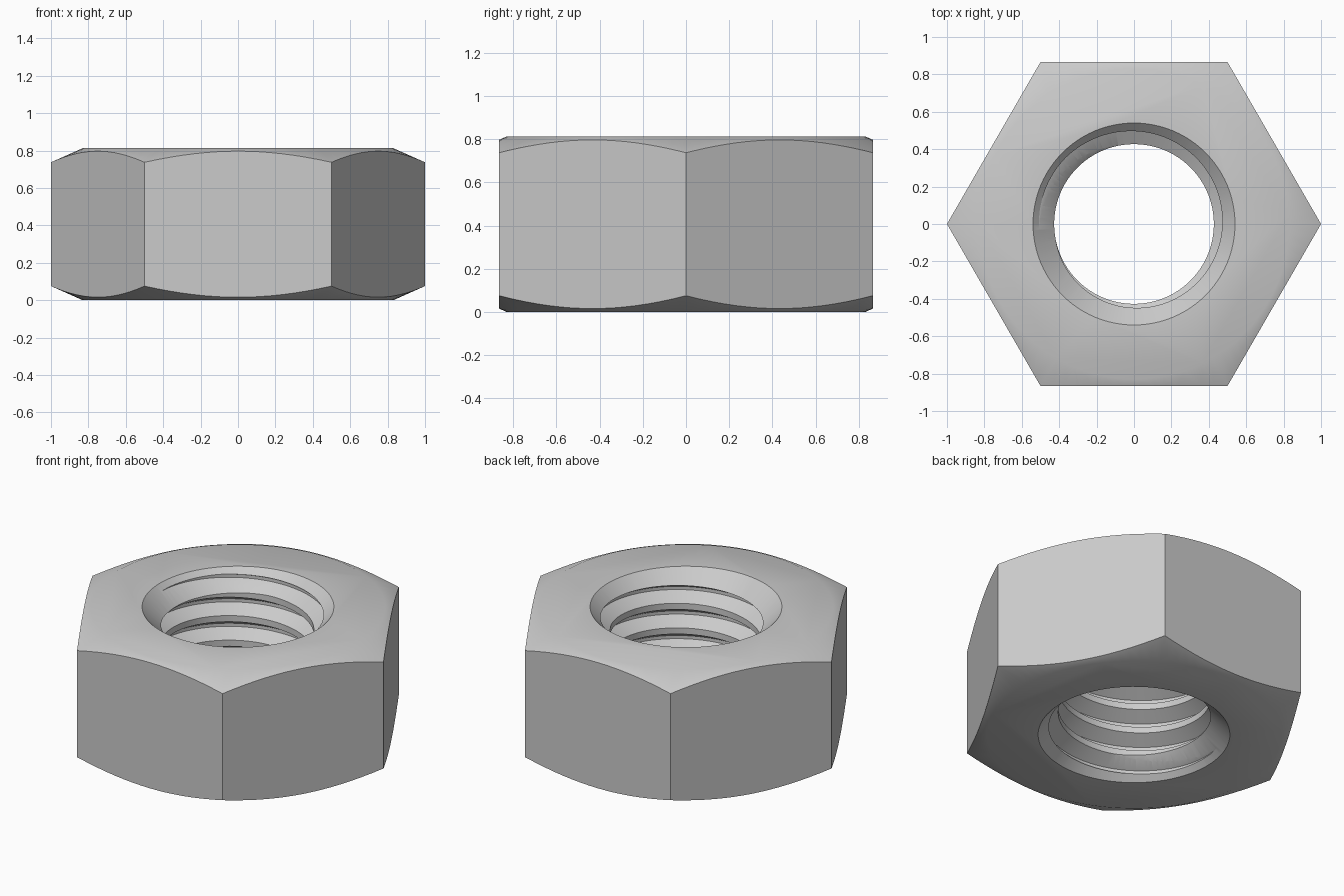
import bpy, bmesh
from math import cos, sin, pi, radians, tan

if "Cube" in bpy.data.objects:
    bpy.data.objects.remove(bpy.data.objects["Cube"])

HEIGHT = 0.813
MINOR, MAJOR, PITCH = 0.427, 0.509, 0.1525
SEGMENTS = 96

steel = bpy.data.materials.new("grey steel")
steel.use_nodes = True
colour = (0.6, 0.6, 0.6, 1)
steel.diffuse_color = colour
steel.node_tree.nodes["Principled BSDF"].inputs["Base Color"].default_value = colour


def finish(bm, name):
    bmesh.ops.recalc_face_normals(bm, faces=bm.faces)
    mesh = bpy.data.meshes.new(name)
    bm.to_mesh(mesh)
    bm.free()
    mesh.materials.append(steel)
    obj = bpy.data.objects.new(name, mesh)
    bpy.context.collection.objects.link(obj)
    return obj


def lathe(name, profile, sides):
    """Solid of revolution from (radius, z) points, with flat end caps."""
    bm = bmesh.new()
    rings = [[bm.verts.new((r * cos(2 * pi * i / sides), r * sin(2 * pi * i / sides), z))
              for i in range(sides)] for r, z in profile]
    for low, high in zip(rings, rings[1:]):
        for i in range(sides):
            k = (i + 1) % sides
            bm.faces.new((low[i], low[k], high[k], high[i]))
    bm.faces.new(rings[0])
    bm.faces.new(rings[-1])
    return finish(bm, name)


def threaded_rod(name, turns=10):
    """Right-handed helical thread; each column joins the next, one turn higher at the seam."""
    flank = (MAJOR - MINOR) * tan(radians(30))
    crest = PITCH / 4
    offsets = (0, crest, crest + flank, PITCH - flank)
    start = 0.619 - 7 * PITCH
    rows = 4 * turns
    bm = bmesh.new()
    columns = []
    for i in range(SEGMENTS):
        a = 2 * pi * i / SEGMENTS
        column = []
        for j in range(rows + (5 if i == 0 else 1)):
            r = MAJOR if j % 4 > 1 and 4 <= j < rows else MINOR
            z = start + PITCH * (j // 4 + i / SEGMENTS) + offsets[j % 4]
            column.append(bm.verts.new((r * cos(a), r * sin(a), z)))
        columns.append(column)
    columns.append(columns[0][4:])
    for left, right in zip(columns, columns[1:]):
        for j in range(rows):
            bm.faces.new((left[j], right[j], right[j + 1], left[j + 1]))
    # Pointed ends, well outside the nut
    bottom = bm.verts.new((0, 0, -1))
    top = bm.verts.new((0, 0, 2))
    for edge in [e for e in bm.edges if e.is_boundary]:
        tip = bottom if edge.verts[0].co.z < HEIGHT / 2 else top
        bm.faces.new((edge.verts[0], edge.verts[1], tip))
    return finish(bm, name)


def combine(obj, tool, operation):
    tool.hide_render = True
    mod = obj.modifiers.new(operation.lower(), 'BOOLEAN')
    mod.operation = operation
    mod.solver = 'EXACT'
    mod.object = tool
    bpy.context.view_layer.objects.active = obj
    bpy.ops.object.modifier_apply(modifier=mod.name)
    bpy.data.objects.remove(tool)


# Hexagonal body
nut = lathe("hex_nut", [(1, -0.1), (1, HEIGHT + 0.1)], 6)

# Conical chamfer on the outer corners, top and bottom
flat, wide, drop = 0.83, 1.1, 0.12
blank = lathe("chamfer_blank", [(flat, 0), (wide, drop), (wide, HEIGHT - drop), (flat, HEIGHT)], SEGMENTS)
combine(nut, blank, 'INTERSECT')

# Threaded hole
combine(nut, threaded_rod("thread_cutter"), 'DIFFERENCE')

# Countersinks at both ends of the hole
rim, depth = 0.54, 0.14
sink = lathe("countersink_cutter", [(rim + 0.1, -0.1), (rim - depth, depth),
                                    (rim - depth, HEIGHT - depth), (rim + 0.1, HEIGHT + 0.1)], SEGMENTS)
combine(nut, sink, 'DIFFERENCE')

# Smooth cones and thread, crisp edges
bpy.ops.object.select_all(action='DESELECT')
nut.select_set(True)
bpy.context.view_layer.objects.active = nut
bpy.ops.object.shade_smooth_by_angle(angle=radians(30))
